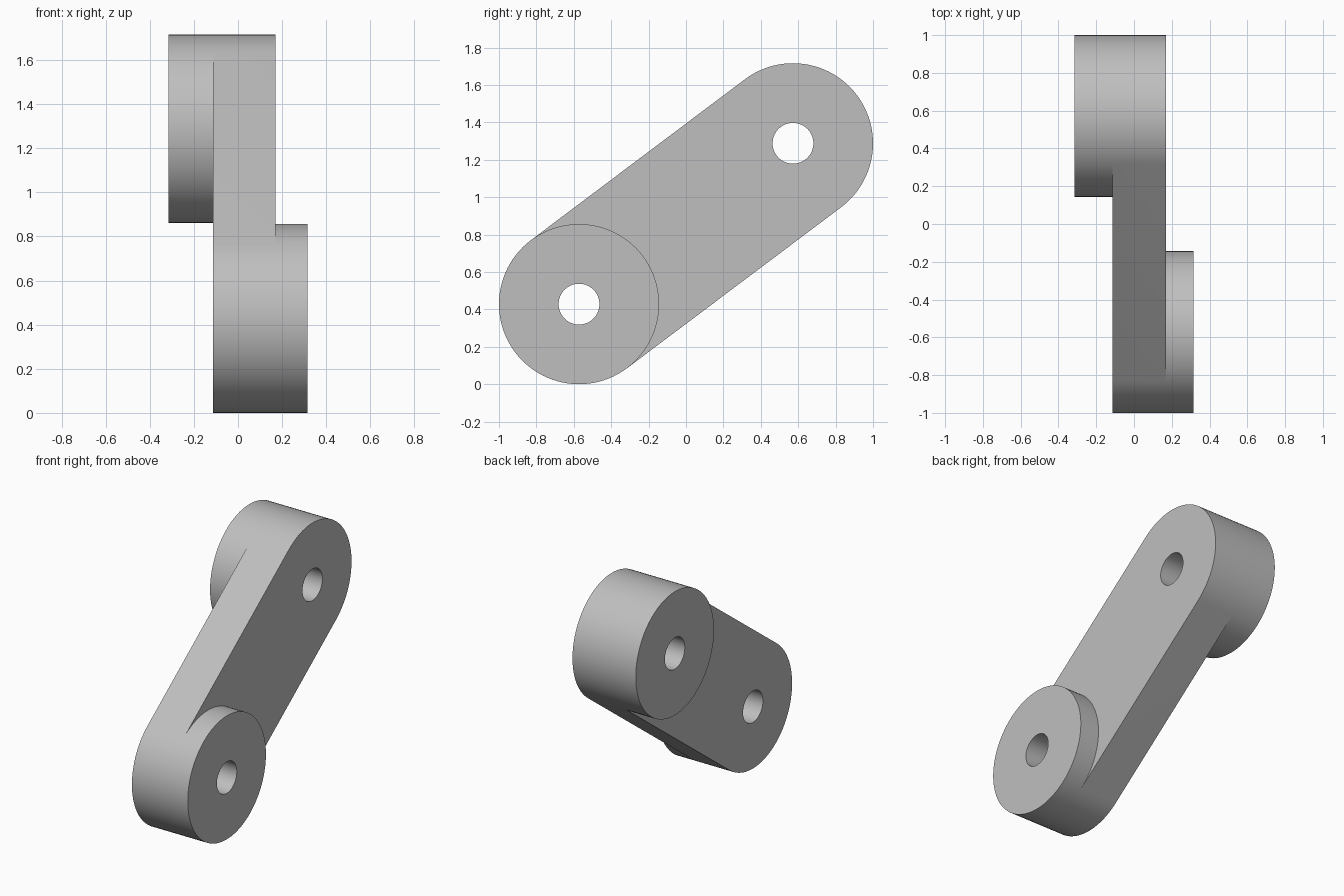
import bpy
import bmesh
from math import atan2, cos, sin, pi, radians

cube = bpy.data.objects.get("Cube")
if cube:
    bpy.data.objects.remove(cube, do_unlink=True)

# Main dimensions: pivot centres in (y, z), radii, and the four x levels
LOW, HIGH = (-0.572, 0.428), (0.572, 1.288)
R, HOLE = 0.428, 0.109
X_BACK, X_ARM0, X_ARM1, X_FRONT = -0.315, -0.113, 0.17, 0.315
N = 96
HALF = N // 2
TILT = atan2(HIGH[1] - LOW[1], HIGH[0] - LOW[0])

bm = bmesh.new()


def ring(centre, radius, x, count=N, start=pi / 2):
    """Points around a pivot, starting square to the arm."""
    angles = [TILT + start + 2 * pi * k / N for k in range(count)]
    return [bm.verts.new((x, centre[0] + radius * cos(a), centre[1] + radius * sin(a)))
            for a in angles]


def bridge(a, b, closed=True):
    for i in range(len(a) if closed else len(a) - 1):
        j = (i + 1) % len(a)
        bm.faces.new((a[i], a[j], b[j], b[i]))


def cap(outline, hole):
    """Flat arm face with a bore through it."""
    edges = []
    for loop in (outline, hole):
        for a, b in zip(loop, loop[1:] + loop[:1]):
            edges.append(bm.edges.get((a, b)) or bm.edges.new((a, b)))
    bmesh.ops.triangle_fill(bm, edges=edges, use_beauty=True, normal=(1, 0, 0))


# Upper boss, full round, and the rounded upper end of the arm
up_back = ring(HIGH, R, X_BACK)
up_mid = ring(HIGH, R, X_ARM0)
up_end = ring(HIGH, R, X_ARM1, HALF + 1, -pi / 2)
up_outer = up_mid[HALF:] + up_mid[:1]
bridge(up_back, up_mid)
bridge(up_outer, up_end, False)

# Lower boss, full round, and the rounded lower end of the arm
low_front = ring(LOW, R, X_FRONT)
low_mid = ring(LOW, R, X_ARM1)
low_end = ring(LOW, R, X_ARM0, HALF + 1)
low_outer = low_mid[:HALF + 1]
bridge(low_front, low_mid)
bridge(low_outer, low_end, False)

# Bores through both pivots, and the ring-shaped boss faces
up_bore = [ring(HIGH, HOLE, x) for x in (X_BACK, X_ARM1)]
low_bore = [ring(LOW, HOLE, x) for x in (X_FRONT, X_ARM0)]
bridge(*up_bore)
bridge(*low_bore)
bridge(up_back, up_bore[0])
bridge(low_front, low_bore[0])

# Straight sides of the arm
bm.faces.new((up_end[-1], up_outer[-1], low_end[0], low_outer[0]))
bm.faces.new((up_end[0], up_outer[0], low_end[-1], low_outer[-1]))

# Broad faces of the arm, each running up to the boss on its side
cap(low_end + up_mid[HALF:0:-1] + up_mid[:1], low_bore[1])
cap(up_end + low_mid[:1] + low_mid[:HALF - 1:-1], up_bore[1])

bmesh.ops.recalc_face_normals(bm, faces=bm.faces)
mesh = bpy.data.meshes.new("crank_arm")
bm.to_mesh(mesh)
bm.free()

# Plain grey finish
grey = bpy.data.materials.new("plain grey")
grey.use_nodes = True
colour = (0.52, 0.52, 0.52, 1)
grey.diffuse_color = colour
grey.node_tree.nodes["Principled BSDF"].inputs["Base Color"].default_value = colour
mesh.materials.append(grey)

arm = bpy.data.objects.new("crank_arm", mesh)
bpy.context.collection.objects.link(arm)
bpy.ops.object.select_all(action='DESELECT')
arm.select_set(True)
bpy.context.view_layer.objects.active = arm
bpy.ops.object.shade_smooth_by_angle(angle=radians(30))
